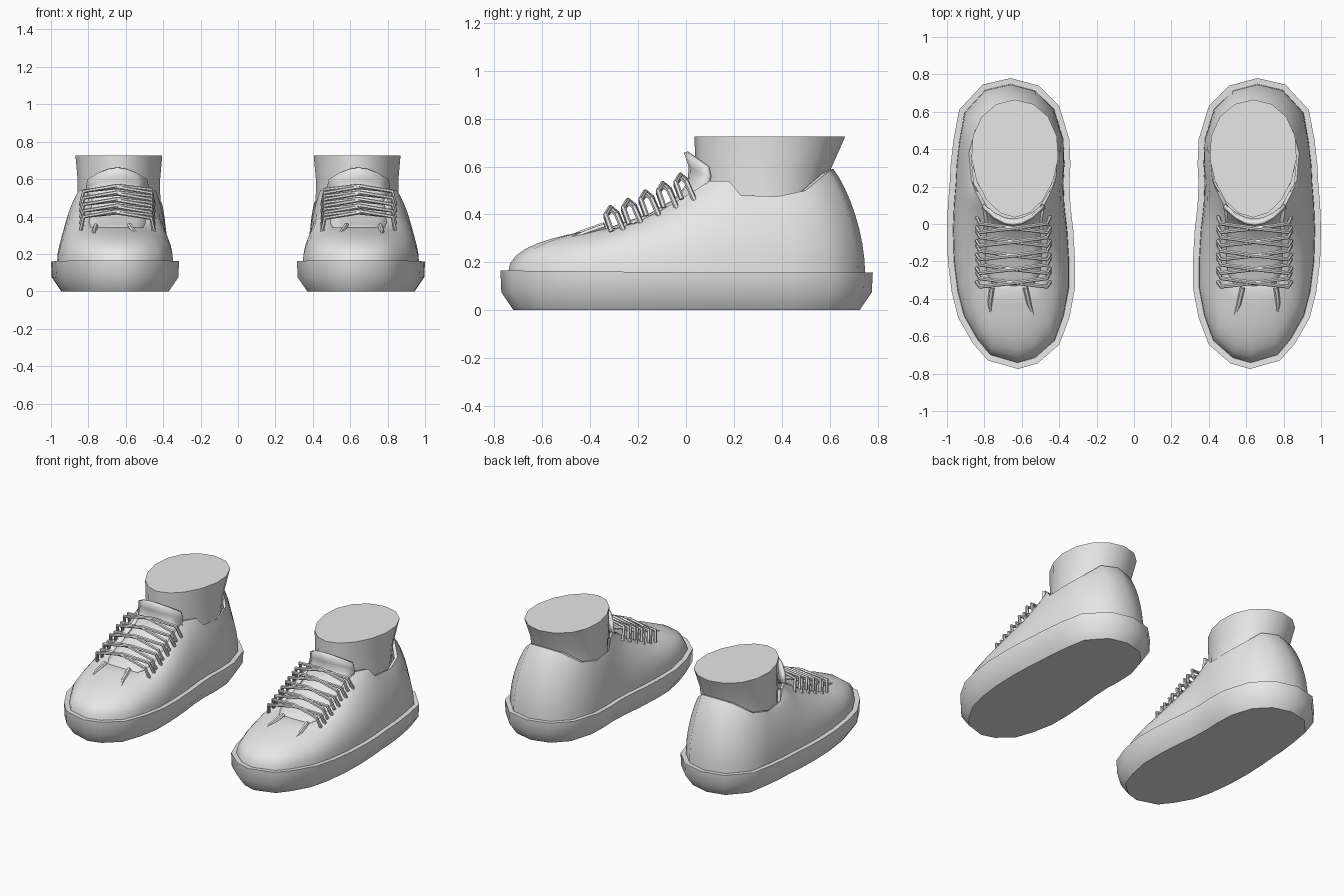
import bpy, bmesh, math
from mathutils import Vector

cube = bpy.data.objects.get("Cube")
if cube:
    bpy.data.objects.remove(cube, do_unlink=True)

grey = bpy.data.materials.new("plain grey")
grey.use_nodes = True
grey.diffuse_color = (0.8, 0.8, 0.8, 1)
grey.node_tree.nodes["Principled BSDF"].inputs["Base Color"].default_value = grey.diffuse_color

MID = 0.645  # centre line of the left shoe


def finish(ob, angle=40):
    """Colour, smooth and mirror a left-shoe part to make the pair."""
    ob.data.materials.clear()
    ob.data.materials.append(grey)
    bpy.ops.object.select_all(action='DESELECT')
    ob.select_set(True)
    bpy.context.view_layer.objects.active = ob
    bpy.ops.object.shade_smooth_by_angle(angle=math.radians(angle))
    ob.modifiers.new("pair", 'MIRROR').use_mirror_merge = False
    return ob


def loft(name, rings, closed=True, caps=()):
    """Skin a list of equal-length point rows; caps lists rows to fill."""
    bm = bmesh.new()
    rows = [[bm.verts.new(p) for p in ring] for ring in rings]
    n = len(rows[0])
    for a, b in zip(rows, rows[1:]):
        for i in range(n if closed else n - 1):
            j = (i + 1) % n
            bm.faces.new((a[i], a[j], b[j], b[i]))
    for c in caps:
        bm.faces.new(rows[c])
    bmesh.ops.recalc_face_normals(bm, faces=bm.faces)
    mesh = bpy.data.meshes.new(name)
    bm.to_mesh(mesh)
    bm.free()
    ob = bpy.data.objects.new(name, mesh)
    bpy.context.collection.objects.link(ob)
    return ob


def tubes(name, paths, radius):
    """Round cords along paths of (point, thickness factor)."""
    cu = bpy.data.curves.new(name, 'CURVE')
    cu.dimensions = '3D'
    cu.bevel_depth = radius
    cu.bevel_resolution = 1
    cu.use_fill_caps = True
    for path in paths:
        sp = cu.splines.new('POLY')
        sp.points.add(len(path) - 1)
        for pt, (co, r) in zip(sp.points, path):
            pt.co = (*co, 1)
            pt.radius = r
    ob = bpy.data.objects.new(name, cu)
    bpy.context.collection.objects.link(ob)
    bpy.ops.object.select_all(action='DESELECT')
    ob.select_set(True)
    bpy.context.view_layer.objects.active = ob
    bpy.ops.object.convert(target='MESH')
    return finish(bpy.context.view_layer.objects.active, 50)


# Sole outline: toe, outer side, heel, inner side
outline = [(.62, -.775), (.78, -.73), (.86, -.64), (.94, -.5), (.975, -.36),
           (.995, -.2), (1, -.03), (.995, .1), (.985, .22), (.98, .32),
           (.965, .45), (.935, .61), (.81, .745), (.66, .78), (.51, .74),
           (.4, .63), (.345, .45), (.34, .32), (.345, .22), (.34, .1),
           (.325, -.03), (.315, -.2), (.315, -.34), (.345, -.5),
           (.4, -.645), (.515, -.745)]


def sole_ring(inset, z):
    ring = []
    for x, y in outline:
        axis = Vector((.655, max(-.42, min(.45, y))))
        p = Vector((x, y))
        p += (axis - p).normalized() * inset
        ring.append(Vector((p.x, p.y, z - .01 * min(0, y) * (z > .1))))
    return ring


finish(loft("sole", [sole_ring(.055, 0), sole_ring(.004, .075), sole_ring(0, .158),
                     sole_ring(.03, .156)], caps=(0, 3)), 35)

# Opening edge, toe to heel, as half width, y, z
half_rim = [(0, -.35, .345), (.075, -.35, .345), (.12, -.34, .34), (.145, -.28, .345),
            (.155, -.2, .37), (.165, -.1, .42), (.155, .02, .49), (.165, .1, .54),
            (.205, .18, .54), (.225, .23, .48), (.238, .38, .475), (.205, .5, .5),
            (.115, .59, .575), (0, .615, .59)]
rim = [Vector((MID + w, y, z)) for w, y, z in half_rim]
rim += [Vector((MID - w, y, z)) for w, y, z in half_rim[-2:0:-1]]

# Upper: each column bulges from the sole to the opening, then folds inside
base = sole_ring(.032, .15)
rings = []
STEPS = 8
for s in range(STEPS + 1):
    t = s / STEPS
    ring = []
    for b, r in zip(base, rim):
        rise = r.z - b.z
        low = b + Vector((0, 0, .07 + .22 * rise))
        high = Vector((r.x + (b.x - r.x) * .5, r.y + (b.y - r.y) * .5, r.z - rise * .2))
        ring.append(b * (1 - t) ** 3 + low * 3 * t * (1 - t) ** 2
                    + high * 3 * t * t * (1 - t) + r * t ** 3)
    rings.append(ring)
lip = []
for b, r in zip(base, rim):
    d = Vector((r.x - b.x, r.y - b.y, 0)).normalized()
    lip.append(r + d * .022 - Vector((0, 0, .004)))
rings += [lip, [p - Vector((0, 0, .06)) for p in lip]]
finish(loft("upper", rings), 50)


# Ankle filling the opening
def ankle_ring(z, front, back, width, n=16):
    ring = []
    for i in range(n):
        a = math.tau * i / n
        c, s = math.cos(a), math.sin(a)
        ring.append((MID - .008 + width * c * (1 + .12 * s),
                     (front + back) / 2 + (back - front) / 2 * s, z))
    return ring


finish(loft("ankle", [ankle_ring(.34, .06, .56, .225), ankle_ring(.48, .05, .575, .222),
                      ankle_ring(.59, .04, .605, .22), ankle_ring(.725, .035, .665, .232)],
            caps=(0, 3)))

# Tongue: rows of y, z, half width, backward curl, droop
rows = []
for y, z, w, curl, droop in [(-.38, .315, .11, 0, .01), (-.28, .35, .14, 0, .02),
                             (-.15, .395, .16, 0, .02), (-.04, .46, .16, .02, .03),
                             (.015, .53, .165, .07, .03), (.02, .6, .162, .08, .04),
                             (0, .66, .155, .09, .06)]:
    rows.append([(MID + w * u, y + curl * u * u, z - droop * u * u)
                 for u in (-1, -.65, -.3, 0, .3, .65, 1)])
tongue = loft("tongue", rows, closed=False)
thick = tongue.modifiers.new("thickness", 'SOLIDIFY')
thick.thickness = .018
thick.offset = 0
finish(tongue)


# Laces: two crossing cords per row, ending in the eyelets
def slope(y):
    return .335 + max(0, y + .28) * .48


paths = []
for k in range(5):
    y = -.29 + .073 * k
    for side in (-1, 1):
        path = []
        for u, dy, lift in [(-.195, .035, -.01), (-.18, 0, .07), (0, -.025, .09),
                            (.18, -.045, .06), (.195, -.02, -.01)]:
            path.append(((MID + side * u, y + dy, slope(y) + lift + .004 * side), 1))
        paths.append(path)
tubes("laces", paths, .011)

# Tapered seam ends in front of the laces
tubes("seam_ends", [
    [((MID - .065, -.34, .355), 1), ((MID - .085, -.43, .325), .9), ((MID - .13, -.55, .28), .2)],
    [((MID + .115, -.34, .35), 1), ((MID + .125, -.42, .322), .9), ((MID + .12, -.5, .295), .2)],
], .014)
